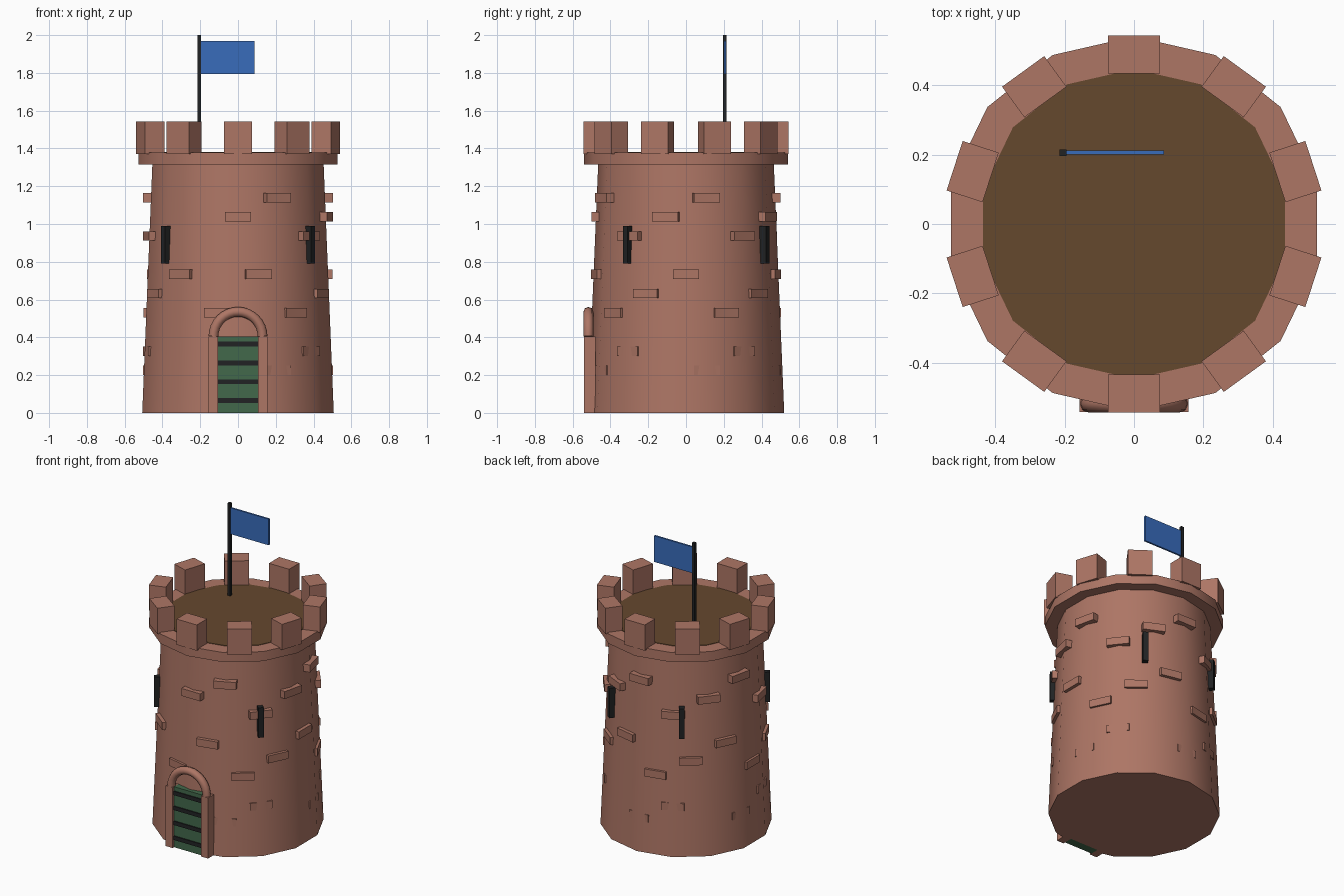
import bpy, math
from math import sin, cos, radians
from mathutils import Matrix, Vector

if "Cube" in bpy.data.objects:
    bpy.data.objects.remove(bpy.data.objects["Cube"])

SIDES = 14
STEP = 360 / SIDES


def material(name, rgb):
    m = bpy.data.materials.new(name)
    m.use_nodes = True
    m.diffuse_color = (*rgb, 1)
    bsdf = next(n for n in m.node_tree.nodes if n.type == 'BSDF_PRINCIPLED')
    bsdf.inputs["Base Color"].default_value = (*rgb, 1)
    return m


stone = material("clay stone", (0.42, 0.18, 0.13))
boards = material("brown boards", (0.13, 0.065, 0.027))
green = material("green wood", (0.055, 0.14, 0.07))
iron = material("black iron", (0.015, 0.016, 0.017))
cloth = material("blue cloth", (0.04, 0.15, 0.5))


def finish(name, mat, smooth=False):
    ob = bpy.context.object
    ob.name = name
    ob.data.materials.append(mat)
    if smooth:
        bpy.ops.object.shade_smooth_by_angle(angle=radians(35))
    return ob


def drum(name, r1, r2, z1, z2, mat):
    """Prism with a corner facing the front."""
    bpy.ops.mesh.primitive_cone_add(vertices=SIDES, radius1=r1, radius2=r2,
                                    depth=z2 - z1, location=(0, 0, (z1 + z2) / 2))
    return finish(name, mat, True)


def box(name, lo, hi, mat):
    bpy.ops.mesh.primitive_cube_add(size=1)
    size = Vector(hi) - Vector(lo)
    mid = (Vector(hi) + Vector(lo)) / 2
    bpy.context.object.data.transform(Matrix.Translation(mid) @ Matrix.Diagonal((*size, 1)))
    return finish(name, mat)


def radial_box(name, angle, r_in, r_out, width, z1, z2, mat):
    """Box pointing outwards from the axis at an angle in degrees from +x."""
    ob = box(name, (r_in, -width / 2, z1), (r_out, width / 2, z2), mat)
    ob.data.transform(Matrix.Rotation(radians(angle), 4, 'Z'))
    return ob


# Tower body, parapet and roof floor
drum("tower_wall", 0.52, 0.464, 0, 1.34, stone)
drum("parapet_ring", 0.54, 0.54, 1.314, 1.378, stone)
drum("roof_floor", 0.446, 0.446, 1.36, 1.381, boards)

# Battlements
for i in range(10):
    radial_box("merlon", 90 + 36 * i, 0.434, 0.543, 0.15, 1.37, 1.542, stone)

# Raised bricks, in three bands of three rows, the middle band shifted half a step
for row in range(10):
    if row in (2, 6):
        continue
    shifted = 3 <= row <= 5
    z = 0.226 + 0.1015 * row
    for i in range((row + 1) % 3, SIDES if shifted else 12, 3):
        angle = -90 + STEP * (i + 0.5 * shifted)
        radial_box("brick", angle, 0.455, 0.5, 0.14, z - 0.025, z + 0.025, stone)

# Arrow slits
for angle in (-39, 58, 122, -141):
    radial_box("arrow_slit", angle, 0.47, 0.511, 0.033, 0.79, 0.99, iron)

# Doorway: leaf, straps, posts and arch
box("door", (-0.105, -0.526, 0), (0.105, -0.47, 0.405), green)
for i in range(4):
    z = 0.065 + 0.1 * i
    box("door_strap", (-0.105, -0.533, z - 0.013), (0.105, -0.5, z + 0.013), iron)
for side in (-1, 1):
    xs = sorted((side * 0.105, side * 0.157))
    box("door_post", (xs[0], -0.541, 0), (xs[1], -0.48, 0.405), stone)

arc = bpy.data.curves.new("door_arch", 'CURVE')
arc.dimensions = '3D'
arc.bevel_depth = 0.026
arc.bevel_resolution = 2
arc.use_fill_caps = True
path = arc.splines.new('POLY')
path.points.add(16)
for k, p in enumerate(path.points):
    a = math.pi * k / 16
    p.co = (0.13 * cos(a), -0.517, 0.405 + 0.13 * sin(a), 1)
arch = bpy.data.objects.new("door_arch", arc)
bpy.context.collection.objects.link(arch)
arc.materials.append(stone)

# Flag and pole
box("flag_pole", (-0.214, 0.196, 1.37), (-0.195, 0.215, 2), iron)
box("flag", (-0.2, 0.2, 1.795), (0.087, 0.212, 1.97), cloth)
